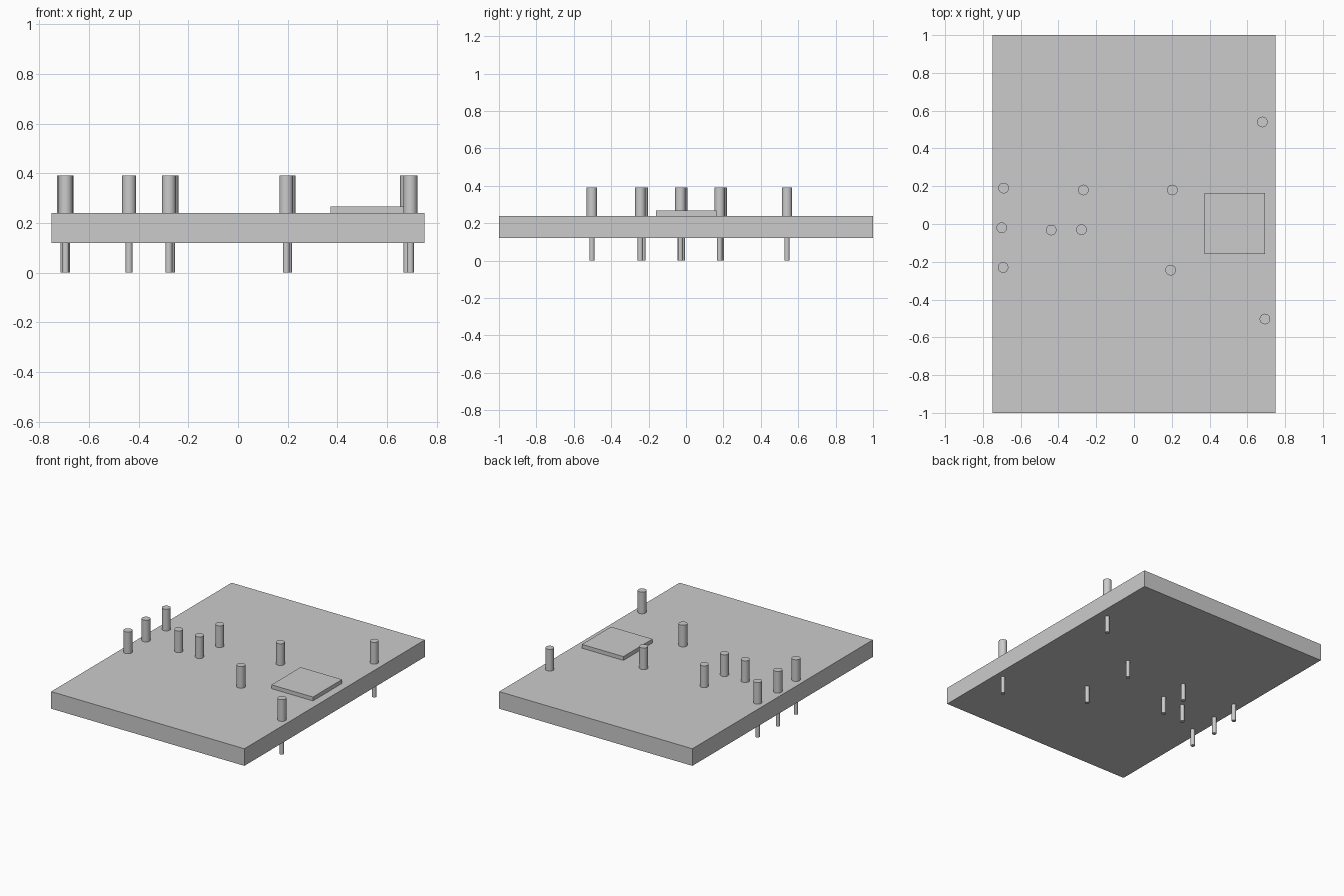
import bpy
import math

if "Cube" in bpy.data.objects:
    bpy.data.objects.remove(bpy.data.objects["Cube"])

grey = bpy.data.materials.new("light grey")
grey.diffuse_color = (0.6, 0.6, 0.6, 1)
grey.use_nodes = True
grey.node_tree.nodes["Principled BSDF"].inputs["Base Color"].default_value = grey.diffuse_color


def box(name, x0, x1, y0, y1, z0, z1):
    bpy.ops.mesh.primitive_cube_add(size=1, location=((x0 + x1) / 2, (y0 + y1) / 2, (z0 + z1) / 2))
    ob = bpy.context.object
    ob.name = name
    ob.scale = (x1 - x0, y1 - y0, z1 - z0)
    bpy.ops.object.transform_apply(location=False, rotation=False, scale=True)
    ob.data.materials.append(grey)


def cylinder(name, x, y, radius, z0, z1):
    bpy.ops.mesh.primitive_cylinder_add(vertices=32, radius=radius, depth=z1 - z0,
                                        location=(x, y, (z0 + z1) / 2))
    ob = bpy.context.object
    ob.name = name
    bpy.ops.object.shade_smooth_by_angle(angle=math.radians(30))
    ob.data.materials.append(grey)


# Base board and raised square pad
box("board", -0.75, 0.75, -1, 1, 0.12, 0.24)
box("raised_pad", 0.372, 0.694, -0.16, 0.163, 0.24, 0.267)

# Pegs: thick post above the board, thin pin below it
pegs = [(0.68, 0.54), (-0.69, 0.19), (-0.268, 0.18), (0.203, 0.18), (-0.70, -0.02),
        (-0.438, -0.032), (-0.278, -0.03), (-0.693, -0.23), (0.194, -0.244), (0.693, -0.503)]
for i, (x, y) in enumerate(pegs, 1):
    cylinder(f"post_{i}", x, y, 0.028, 0.24, 0.392)
    cylinder(f"pin_{i}", x, y, 0.014, 0.0, 0.12)
